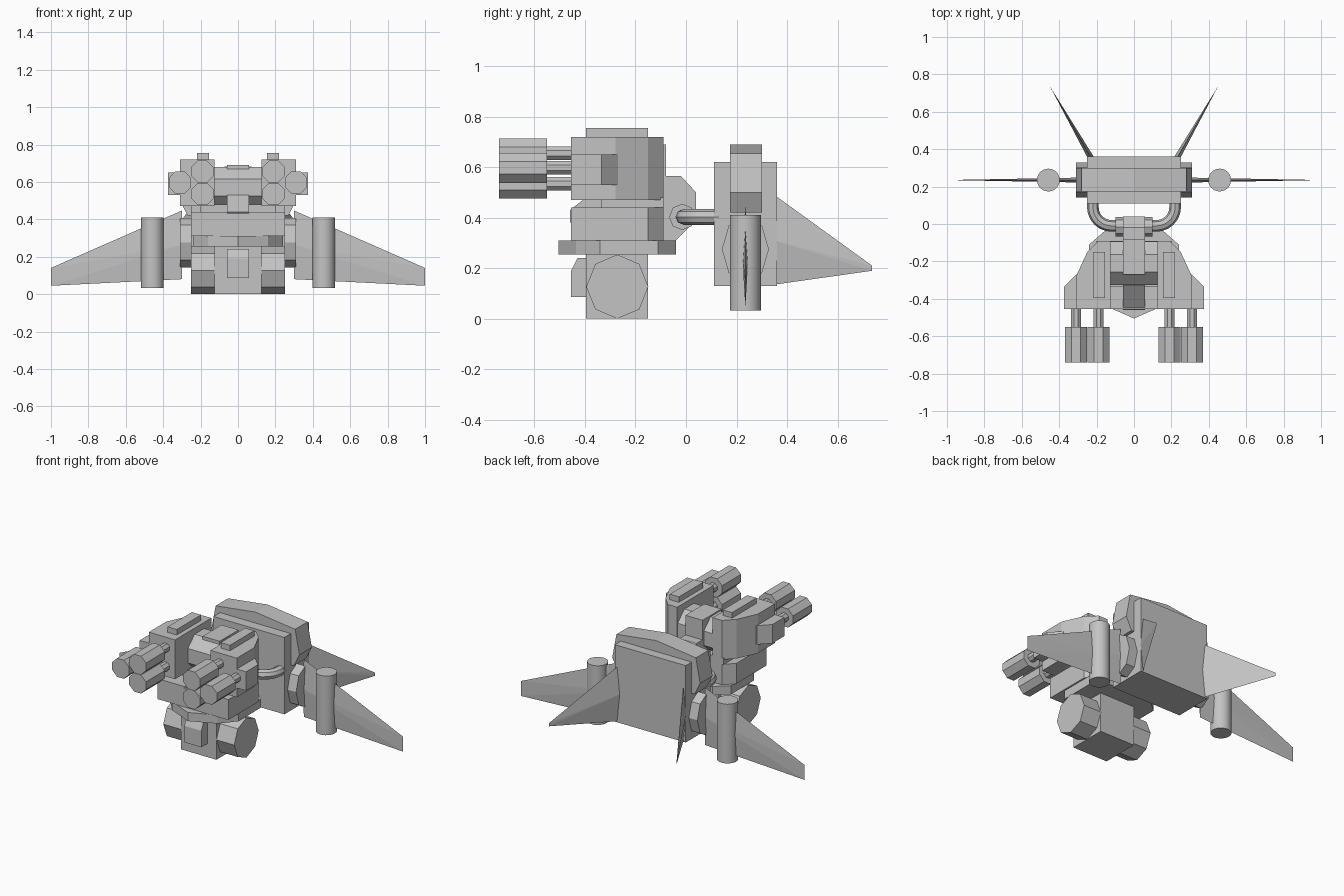
import bpy, bmesh, math
from mathutils import Vector

cube = bpy.data.objects.get("Cube")
if cube:
    bpy.data.objects.remove(cube, do_unlink=True)

grey = bpy.data.materials.new("plain_grey")
grey.use_nodes = True
COLOUR = (0.55, 0.55, 0.55, 1)
grey.diffuse_color = COLOUR
grey.node_tree.nodes["Principled BSDF"].inputs["Base Color"].default_value = COLOUR


def finish(name, bm):
    bmesh.ops.recalc_face_normals(bm, faces=bm.faces)
    mesh = bpy.data.meshes.new(name)
    bm.to_mesh(mesh)
    bm.free()
    mesh.materials.append(grey)
    ob = bpy.data.objects.new(name, mesh)
    bpy.context.collection.objects.link(ob)
    return ob


def prism(name, outline, axis, lo, hi):
    """Extrude a 2D outline along an axis; outline holds the other two in xyz order."""
    def place(p, h):
        c = list(p)
        c.insert("xyz".index(axis), h)
        return c
    bm = bmesh.new()
    a = [bm.verts.new(place(p, lo)) for p in outline]
    b = [bm.verts.new(place(p, hi)) for p in outline]
    bm.faces.new(a)
    bm.faces.new(b[::-1])
    for i in range(len(a)):
        j = (i + 1) % len(a)
        bm.faces.new((a[i], b[i], b[j], a[j]))
    return finish(name, bm)


def box(name, x, y, z):
    return prism(name, [(x[0], y[0]), (x[1], y[0]), (x[1], y[1]), (x[0], y[1])], "z", *z)


def ring(u, v, ru, rv, n=8, turn=0.0):
    return [(u + ru * math.cos(math.tau * (i + turn) / n),
             v + rv * math.sin(math.tau * (i + turn) / n)) for i in range(n)]


def mirrored(points):
    """Complete a right half outline across the first axis."""
    return points + [(-u, v) for u, v in reversed(points) if abs(u) > 0.001]


def fin(name, root, tip, z_root, z_tip, thick):
    """Blade with a diamond root section that narrows to a sharp tip edge."""
    r, t = Vector(root), Vector(tip)
    side = Vector((-(t - r).y, (t - r).x)).normalized() * thick
    zm = sum(z_root) / 2
    pts = [(*r, z_root[0]), (*(r + side), zm), (*r, z_root[1]), (*(r - side), zm),
           (*t, z_tip[0]), (*t, z_tip[1])]
    bm = bmesh.new()
    for p in pts:
        bm.verts.new(p)
    bmesh.ops.convex_hull(bm, input=bm.verts)
    return finish(name, bm)


# Base: central block, front plate and slab
box("base_block", (-0.125, 0.125), (-0.395, -0.15), (0, 0.26))
prism("base_front_plate", [(-0.39, 0.085), (-0.455, 0.085), (-0.455, 0.19),
                           (-0.43, 0.24), (-0.39, 0.24)], "x", -0.06, 0.06)
prism("waist_slab", mirrored([(0, -0.505), (0.16, -0.435), (0.24, -0.34),
                              (0.24, -0.11), (0.16, -0.04)]), "z", 0.255, 0.31)

# Torso
prism("torso", mirrored([(0.25, -0.455), (0.25, -0.15), (0.19, -0.09)]), "z", 0.31, 0.44)
box("shoulder_riser", (-0.2, 0.2), (-0.335, -0.09), (0.44, 0.48))
prism("head_drum", ring(-0.21, 0.57, 0.125, 0.12, 8, 0.5), "x", -0.125, 0.125)
box("head_band", (-0.06, 0.06), (-0.27, -0.08), (0.44, 0.69))
prism("nose_wedge", [(-0.46, 0.38), (-0.46, 0.43), (-0.33, 0.53), (-0.25, 0.53),
                     (-0.25, 0.38)], "x", -0.06, 0.06)
prism("spine", [(-0.12, 0.31), (-0.04, 0.31), (0.04, 0.39), (0.04, 0.5),
                (-0.02, 0.565), (-0.12, 0.565)], "x", -0.06, 0.06)
prism("spine_boss", ring(-0.015, 0.403, 0.052, 0.052), "x", -0.1, 0.1)

# Backpack: main box with a gabled shell across it
box("backpack", (-0.25, 0.25), (0.11, 0.36), (0.13, 0.62))
prism("backpack_shell", mirrored([(0, 0.69), (0.28, 0.655), (0.31, 0.5), (0.27, 0.42)]),
      "y", 0.175, 0.3)

for s, label in ((1, "left"), (-1, "right")):
    # Base wheels
    prism(label + "_wheel", ring(-0.272, 0.127, 0.123, 0.127), "x", s * 0.12, s * 0.25)

    # Gun housing with outer pod and top rail
    prism(label + "_gun_housing",
          [(s * x, y) for x, y in ((0.125, -0.455), (0.31, -0.455), (0.31, -0.28),
                                   (0.25, -0.15), (0.19, -0.09), (0.125, -0.09))],
          "z", 0.47, 0.72)
    prism(label + "_outer_pod",
          [(s * x, y) for x, y in ((0.29, -0.455), (0.375, -0.455), (0.375, -0.335),
                                   (0.31, -0.27), (0.29, -0.27))], "z", 0.53, 0.65)
    box(label + "_top_rail", (s * 0.155, s * 0.22), (-0.395, -0.15), (0.65, 0.755))

    # Three barrels on thin shafts
    for i, (x, z) in enumerate(((0.19, 0.655), (0.31, 0.597), (0.19, 0.535))):
        prism(f"{label}_barrel_{i}", ring(s * x, z, 0.064, 0.064, 8, 0.5), "y", -0.74, -0.55)
        prism(f"{label}_shaft_{i}", ring(s * x, z, 0.029, 0.029, 8, 0.5), "y", -0.55, -0.44)

    # Side boss, wing, wing pod and rear fin
    prism(label + "_side_boss", ring(0.235, 0.275, 0.093, 0.132), "x", s * 0.24, s * 0.31)
    fin(label + "_wing", (s * 0.3, 0.235), (s * 1.0, 0.235), (0.08, 0.447), (0.045, 0.14), 0.013)
    pod = prism(label + "_wing_pod", ring(s * 0.458, 0.235, 0.061, 0.061, 24), "z", 0.033, 0.41)
    fin(label + "_rear_fin", (s * 0.228, 0.35), (s * 0.45, 0.737), (0.135, 0.49), (0.19, 0.21), 0.016)

    # Curved tube joining spine and backpack
    curve = bpy.data.curves.new(label + "_tube", "CURVE")
    curve.dimensions = "3D"
    curve.bevel_depth = 0.031
    curve.bevel_resolution = 2
    path = [(0.08, -0.01)]
    path += [(0.12 + 0.1 * math.sin(a), 0.09 - 0.1 * math.cos(a))
             for a in (math.radians(15 * k) for k in range(7))]
    path += [(0.22, 0.13)]
    spline = curve.splines.new("POLY")
    spline.points.add(len(path) - 1)
    for p, (x, y) in zip(spline.points, path):
        p.co = (s * x, y, 0.403, 1)
    curve.materials.append(grey)
    tube = bpy.data.objects.new(label + "_tube", curve)
    bpy.context.collection.objects.link(tube)
    bpy.ops.object.select_all(action="DESELECT")
    tube.select_set(True)
    bpy.context.view_layer.objects.active = tube
    bpy.ops.object.convert(target="MESH")

    # Smooth the round parts
    pod.select_set(True)
    bpy.ops.object.shade_smooth_by_angle(angle=math.radians(35))
